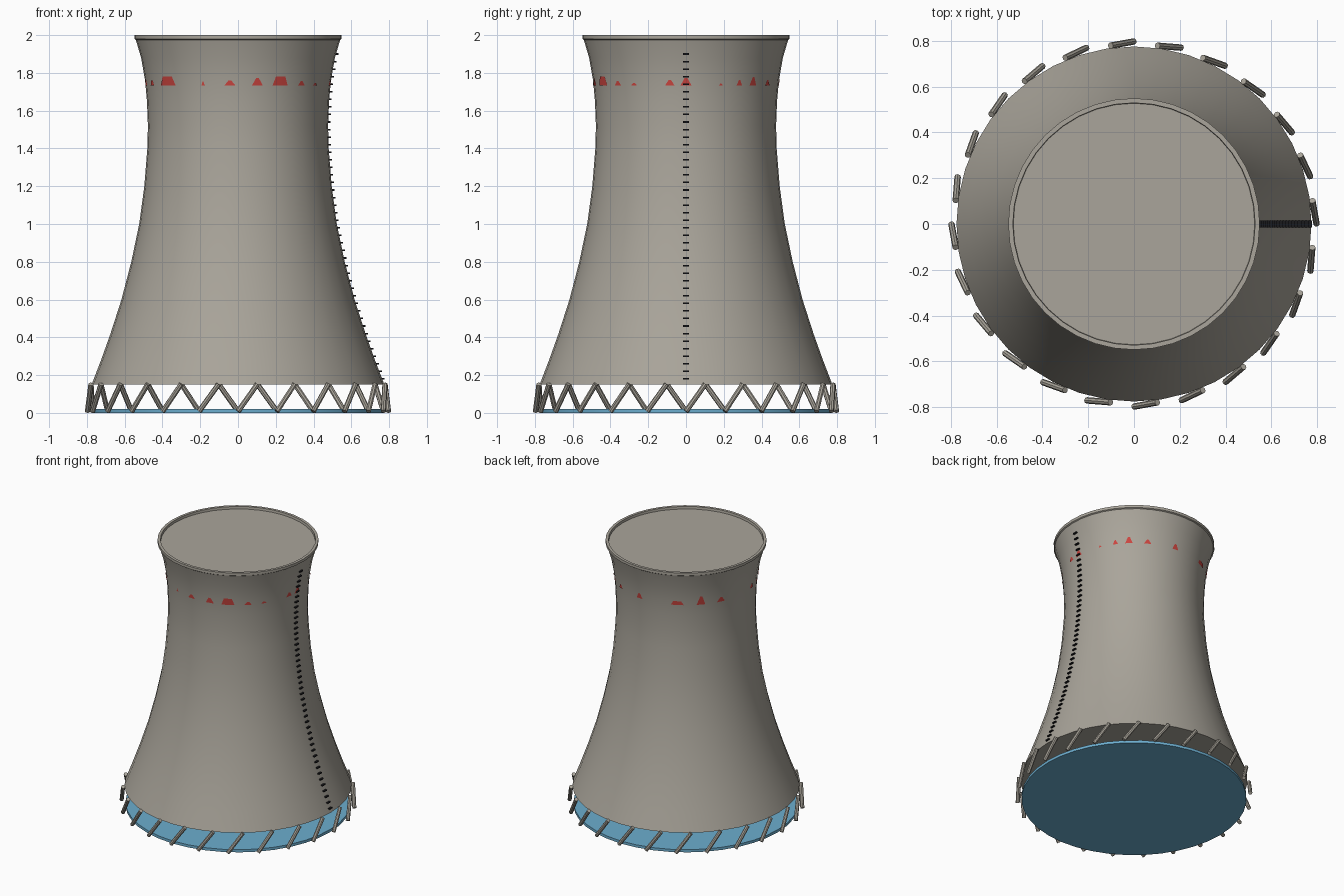
import bpy, bmesh, math
from mathutils import Vector

if "Cube" in bpy.data.objects:
    bpy.data.objects.remove(bpy.data.objects["Cube"])


def material(name, rgb):
    m = bpy.data.materials.new(name)
    m.diffuse_color = (*rgb, 1)
    m.use_nodes = True
    m.node_tree.nodes["Principled BSDF"].inputs["Base Color"].default_value = m.diffuse_color
    return m


concrete = material("concrete grey", (0.40, 0.375, 0.325))
water = material("water blue", (0.15, 0.42, 0.62))
red = material("warning red", (0.60, 0.06, 0.05))
black = material("ladder black", (0.01, 0.01, 0.012))

# tower profile: (radius, height)
PROFILE = [(0.775, 0.15), (0.725, 0.28), (0.675, 0.42), (0.617, 0.60),
           (0.565, 0.80), (0.523, 1.00), (0.496, 1.20), (0.480, 1.40),
           (0.477, 1.52), (0.482, 1.65), (0.492, 1.76), (0.513, 1.88),
           (0.541, 1.975)]


def shell_radius(z):
    for (r0, z0), (r1, z1) in zip(PROFILE, PROFILE[1:]):
        if z <= z1:
            return r0 + (r1 - r0) * (z - z0) / (z1 - z0)
    return PROFILE[-1][0]


def polar(r, a, z):
    return Vector((r * math.cos(a), r * math.sin(a), z))


def finish(name, bm, mat, smooth=True, fix=True):
    if fix:
        bmesh.ops.recalc_face_normals(bm, faces=bm.faces[:])
    me = bpy.data.meshes.new(name)
    bm.to_mesh(me)
    bm.free()
    me.materials.append(mat)
    ob = bpy.data.objects.new(name, me)
    bpy.context.collection.objects.link(ob)
    if smooth:
        bpy.ops.object.select_all(action='DESELECT')
        ob.select_set(True)
        bpy.context.view_layer.objects.active = ob
        bpy.ops.object.shade_smooth_by_angle(angle=math.radians(35))
    return ob


def lathe(name, profile, mat, sides=40):
    """Spin an open profile; both ends are capped, so the part is solid."""
    bm = bmesh.new()
    rings = [[bm.verts.new(polar(r, 2 * math.pi * i / sides, z)) for i in range(sides)]
             for r, z in profile]
    for a, b in zip(rings, rings[1:]):
        for i in range(sides):
            j = (i + 1) % sides
            bm.faces.new((a[i], a[j], b[j], b[i]))
    bm.faces.new(rings[0][::-1])
    bm.faces.new(rings[-1])
    return finish(name, bm, mat)


# closed shell with a raised lip around a shallow top disc
lathe("tower_shell", PROFILE + [(0.549, 1.98), (0.549, 2.0), (0.529, 2.0), (0.527, 1.982)], concrete)

# water basin
lathe("water_basin", [(0.768, 0.0), (0.768, 0.02)], water)

# leaning support columns
bm = bmesh.new()
for k in range(24):
    a = math.radians(15 * k)
    p, q = polar(0.797, a, 0.008), polar(0.785, a + math.radians(7.5), 0.152)
    d = q - p
    rot = d.to_track_quat('Z', 'Y').to_matrix().to_4x4()
    rot.translation = (p + q) / 2
    bmesh.ops.create_cone(bm, cap_ends=True, segments=8, radius1=0.014,
                          radius2=0.014, depth=d.length, matrix=rot)
finish("support_columns", bm, concrete)

# ladder rungs up the right side
bm = bmesh.new()
for k in range(44):
    z = 0.18 + 0.04 * k
    rung = bmesh.ops.create_cube(bm, size=1)["verts"]
    bmesh.ops.scale(bm, vec=(0.02, 0.032, 0.008), verts=rung)
    bmesh.ops.translate(bm, vec=(shell_radius(z) + 0.003, 0, z), verts=rung)
finish("ladder_rungs", bm, black, smooth=False)

# worn patches of the red warning band: (angle, half width, height)
PATCHES = [(0, .03, .04), (22, .012, .012), (35, .018, .03), (46, .026, .045),
           (61, .025, .03), (85, .025, .04), (118, .045, .03), (137, .03, .065),
           (154, .03, .035), (190, .025, .035), (203, .025, .03), (221, .06, .05),
           (248, .01, .022), (265, .03, .028), (282, .03, .04), (297, .045, .05),
           (313, .025, .025), (326, .02, .015), (350, .026, .03)]
bm = bmesh.new()
for deg, w, h in PATCHES:
    a, t = math.radians(deg), w / 0.49
    top = 0.6 if w > 0.04 else 0.25
    rows = []
    for z, s in ((1.732, 1.0), (1.732 + h, top)):
        rows.append([bm.verts.new(polar(shell_radius(z) + 0.003, a + t * s * u, z))
                     for u in (-1, 0, 1)])
    lo, hi = rows
    for i in (0, 1):
        bm.faces.new((lo[i], lo[i + 1], hi[i + 1], hi[i]))
finish("red_band_patches", bm, red, fix=False)
